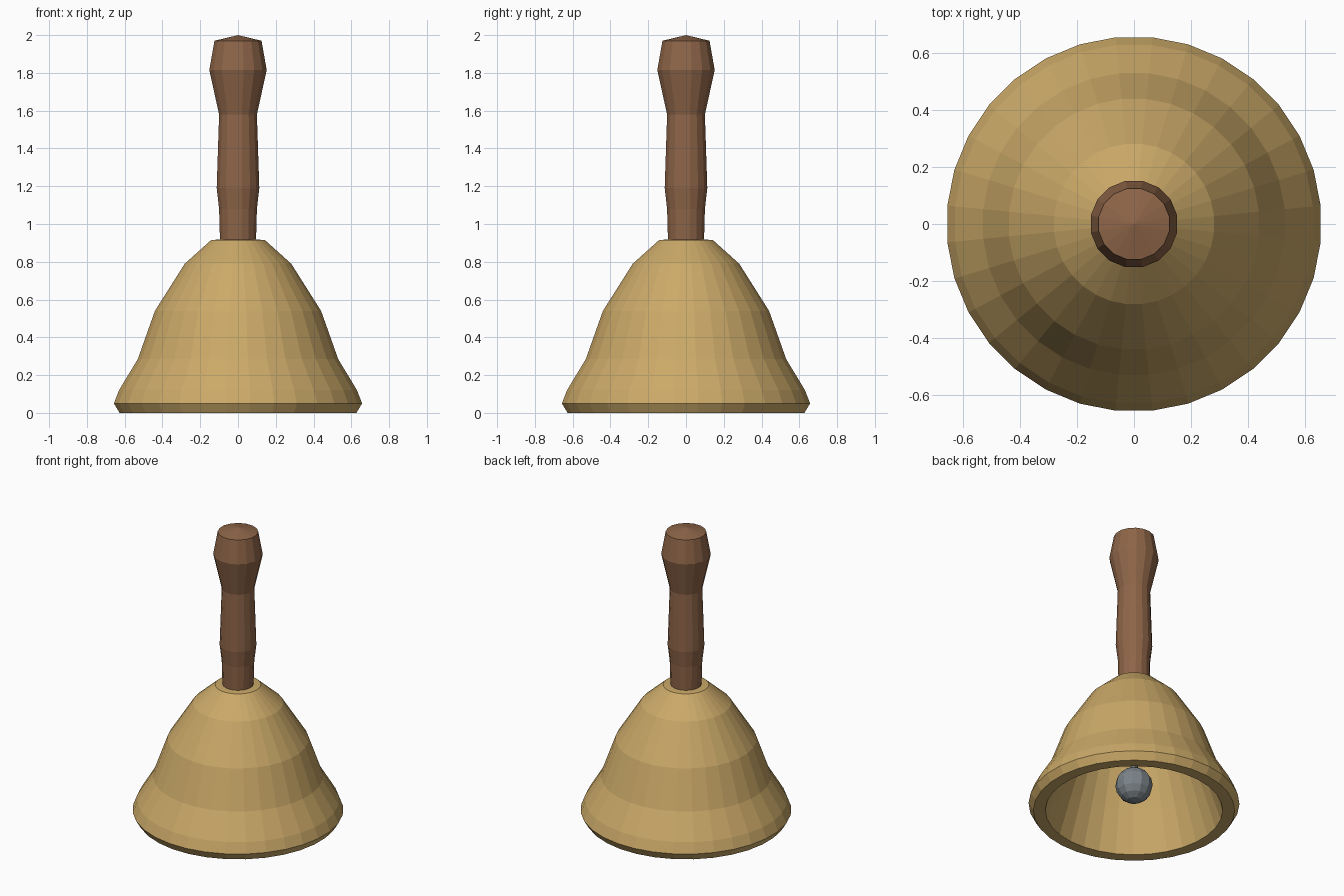
import bpy, bmesh
from math import pi, cos, sin

if "Cube" in bpy.data.objects:
    bpy.data.objects.remove(bpy.data.objects["Cube"])


def material(name, rgb):
    m = bpy.data.materials.new(name)
    m.diffuse_color = (*rgb, 1)
    m.use_nodes = True
    m.node_tree.nodes["Principled BSDF"].inputs["Base Color"].default_value = m.diffuse_color
    return m


def lathe(name, profile, sides, mat):
    """Revolve (radius, z) points around z; radius 0 makes a single pole."""
    bm = bmesh.new()
    rings = []
    for r, z in profile:
        if r == 0:
            rings.append([bm.verts.new((0, 0, z))] * sides)
        else:
            angles = [2 * pi * (i + 0.5) / sides for i in range(sides)]
            rings.append([bm.verts.new((r * cos(a), r * sin(a), z)) for a in angles])
    for low, high in zip(rings, rings[1:]):
        for i in range(sides):
            j = (i + 1) % sides
            corners = dict.fromkeys((low[i], low[j], high[j], high[i]))
            bm.faces.new(list(corners))
    bmesh.ops.recalc_face_normals(bm, faces=bm.faces)
    mesh = bpy.data.meshes.new(name)
    bm.to_mesh(mesh)
    bm.free()
    mesh.materials.append(mat)
    obj = bpy.data.objects.new(name, mesh)
    bpy.context.collection.objects.link(obj)
    return obj


brass = material("brass", (0.60, 0.40, 0.14))
wood = material("wood", (0.27, 0.13, 0.065))
steel = material("steel", (0.20, 0.23, 0.25))

# Hollow bell: inner wall from the crown down, lip, then outer wall up
lathe("bell", [(0, 0.86), (0.11, 0.85), (0.22, 0.76), (0.375, 0.52), (0.465, 0.27),
               (0.555, 0), (0.63, 0), (0.66, 0.05), (0.633, 0.12), (0.533, 0.285),
               (0.442, 0.54), (0.283, 0.79), (0.143, 0.915), (0, 0.925)], 32, brass)

# Turned handle with a swollen knob
lathe("handle", [(0, 0.90), (0.097, 0.90), (0.102, 1.08), (0.115, 1.19), (0.102, 1.58),
                 (0.155, 1.815), (0.127, 1.97), (0, 2.0)], 16, wood)

# Clapper rod and ball hanging inside
lathe("clapper_rod", [(0, 0.2), (0.025, 0.2), (0.025, 0.87), (0, 0.87)], 8, steel)
ball = [(0.117 * sin(pi * k / 8) if 0 < k < 8 else 0, 0.18 - 0.117 * cos(pi * k / 8))
        for k in range(9)]
lathe("clapper_ball", ball, 12, steel)
